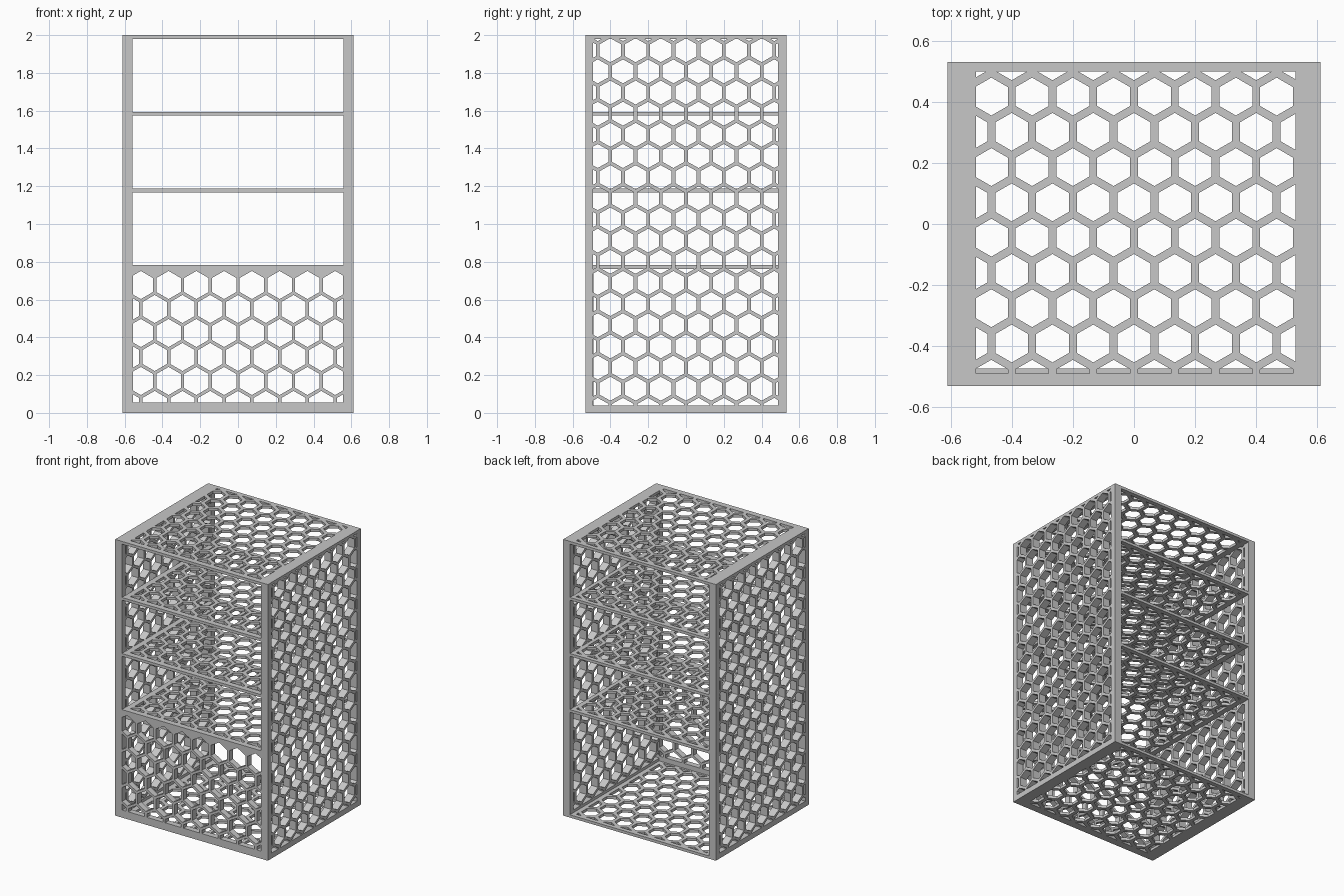
import bpy
import bmesh
import math

cube = bpy.data.objects.get("Cube")
if cube:
    bpy.data.objects.remove(cube, do_unlink=True)

grey = bpy.data.materials.new("light_grey")
grey.use_nodes = True
GREY = (0.57, 0.57, 0.57, 1)
grey.diffuse_color = GREY
grey.node_tree.nodes["Principled BSDF"].inputs["Base Color"].default_value = GREY


def clip(poly, axis, limit, sign):
    """Keep the part of a convex polygon on one side of an axis-aligned line."""
    result = []
    for i, b in enumerate(poly):
        a = poly[i - 1]
        da, db = sign * (limit - a[axis]), sign * (limit - b[axis])
        if da * db < 0:
            t = da / (da - db)
            result.append(tuple(p + t * (q - p) for p, q in zip(a, b)))
        if db >= 0:
            result.append(b)
    return result


def honeycomb(window, centre, pitch, row, wall, last_row=20):
    """Hexagons with points up, trimmed to the window (u0, v0, u1, v1)."""
    u0, v0, u1, v1 = window
    radius = (pitch - wall) / math.sqrt(3)
    squash = row / (pitch * math.sqrt(3) / 2)
    holes = []
    for j in range(-20, last_row + 1):
        for i in range(-8, 9):
            cu = centre[0] + (i + (j % 2) / 2) * pitch
            cv = centre[1] + j * row
            poly = []
            for k in range(6):
                a = math.radians(30 + 60 * k)
                poly.append((cu + radius * math.cos(a),
                             cv + radius * squash * math.sin(a)))
            for axis, limit, sign in ((0, u0, -1), (0, u1, 1), (1, v0, -1), (1, v1, 1)):
                poly = clip(poly, axis, limit, sign)
            if len(poly) < 3:
                continue
            spans = [max(p[n] for p in poly) - min(p[n] for p in poly) for n in (0, 1)]
            if min(spans) > 0.005:
                holes.append(poly)
    return holes


def panel(name, rect, depth, holes, place):
    """Flat pierced board; place maps (u, v, w) to world coordinates."""
    u0, v0, u1, v1 = rect
    curve = bpy.data.curves.new(name + "_outline", "CURVE")
    curve.dimensions = "2D"
    curve.fill_mode = "BOTH"
    curve.extrude = (depth[1] - depth[0]) / 2
    for poly in [[(u0, v0), (u1, v0), (u1, v1), (u0, v1)]] + holes:
        spline = curve.splines.new("POLY")
        spline.points.add(len(poly) - 1)
        for point, (u, v) in zip(spline.points, poly):
            point.co = (u, v, 0, 1)
        spline.use_cyclic_u = True
        spline.use_smooth = False
    helper = bpy.data.objects.new(name + "_outline", curve)
    bpy.context.collection.objects.link(helper)
    bpy.context.view_layer.update()
    graph = bpy.context.evaluated_depsgraph_get()
    mesh = bpy.data.meshes.new_from_object(helper.evaluated_get(graph))
    bpy.data.objects.remove(helper, do_unlink=True)

    middle = (depth[0] + depth[1]) / 2
    bm = bmesh.new()
    bm.from_mesh(mesh)
    for v in bm.verts:
        v.co = place(v.co.x, v.co.y, v.co.z + middle)
    bmesh.ops.remove_doubles(bm, verts=bm.verts, dist=0.0002)
    bmesh.ops.recalc_face_normals(bm, faces=bm.faces)
    for f in bm.faces:
        f.smooth = False
        f.material_index = 0
    bm.to_mesh(mesh)
    bm.free()
    mesh.materials.clear()
    mesh.materials.append(grey)
    obj = bpy.data.objects.new(name, mesh)
    bpy.context.collection.objects.link(obj)


def flat(u, v, w):
    return (u, v, w)


def upright_side(u, v, w):
    return (w, u, v)


def upright_front(u, v, w):
    return (u, w, v)


W, D, H = 0.612, 0.532, 2.0
WALL, BOARD = 0.054, 0.02
INNER = W - WALL

# Side walls
side_holes = honeycomb((-0.492, 0.04, 0.488, 1.98), (0, 1.024), 0.1335, 0.112, 0.02)
for name, x in (("left_wall", INNER), ("right_wall", -W)):
    panel(name, (-D, 0, D, H), (x, x + WALL), side_holes, upright_side)

# Top and shelves hang at equal steps and share one honeycomb
level_holes = honeycomb((-0.518, -0.49, 0.53, 0.50), (0, 0.071), 0.1338, 0.1158, 0.026)
for i, name in enumerate(("top_panel", "upper_shelf", "middle_shelf", "lower_shelf")):
    z = H - 0.406 * i
    panel(name, (-INNER, -D, INNER, D), (z - BOARD, z), level_holes, flat)

# Floor, with a wider front border
floor_holes = honeycomb((-0.518, -0.475, 0.53, 0.50), (0, 0.071), 0.1338, 0.1158, 0.026)
panel("floor", (-INNER, -D, INNER, D), (0, BOARD), floor_holes, flat)

# Low front panel, solid above its top row of hexagons
front_holes = honeycomb((-0.555, 0.055, 0.555, 0.757), (0, 0.55), 0.147, 0.127, 0.018,
                        last_row=1)
panel("front_panel", (-INNER, BOARD, INNER, 0.762), (-D, -0.49), front_holes, upright_front)
